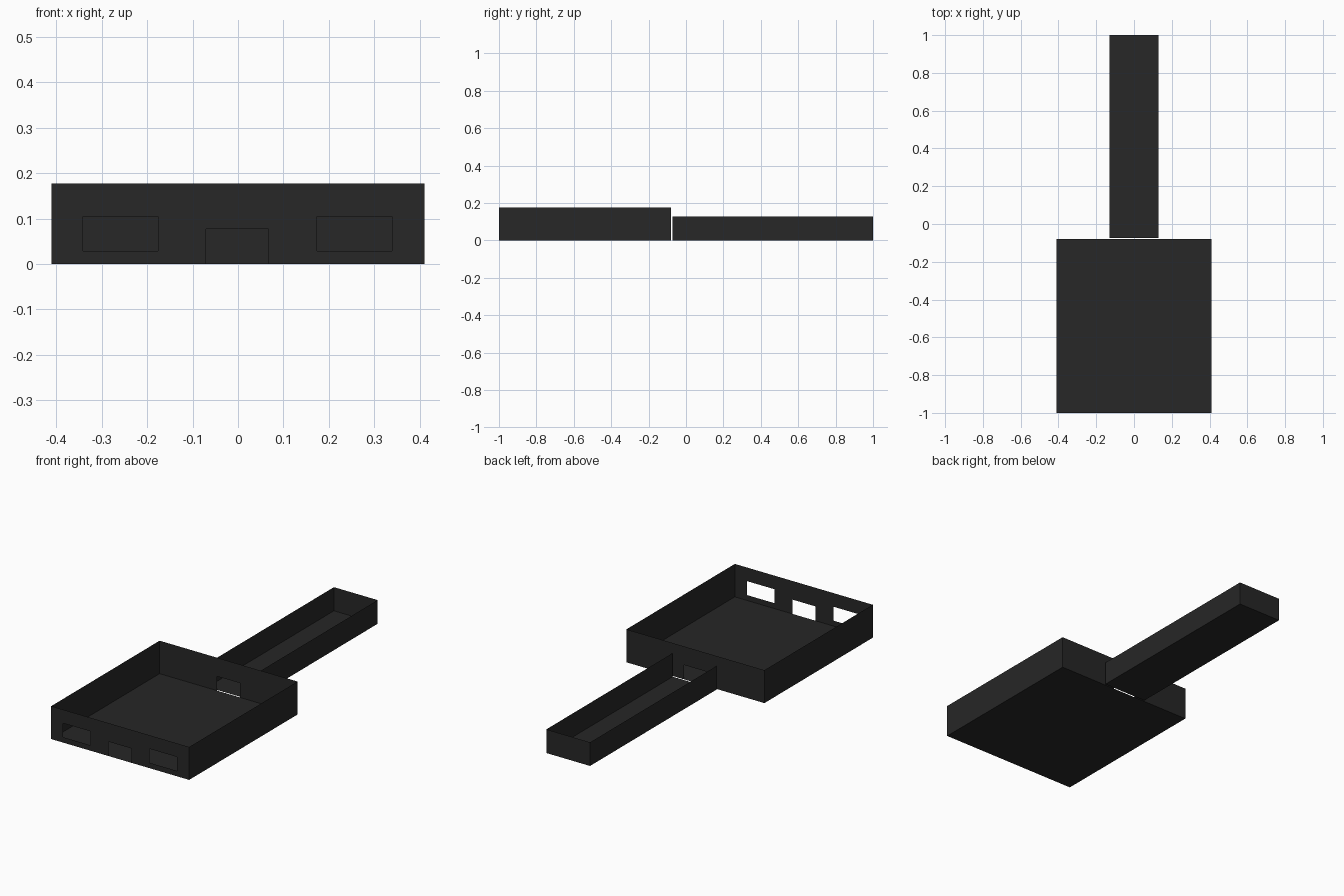
import bpy, bmesh

if "Cube" in bpy.data.objects:
    bpy.data.objects.remove(bpy.data.objects["Cube"])

dark = bpy.data.materials.new("dark_surface")
dark.diffuse_color = (0.02, 0.02, 0.02, 1)
dark.use_nodes = True
dark.node_tree.nodes["Principled BSDF"].inputs["Base Color"].default_value = dark.diffuse_color


def make_object(name, bm):
    bmesh.ops.remove_doubles(bm, verts=bm.verts, dist=1e-5)
    # merge coplanar cells back into clean panels
    bmesh.ops.dissolve_limit(bm, angle_limit=0.01, verts=bm.verts, edges=bm.edges)
    mesh = bpy.data.meshes.new(name)
    bm.to_mesh(mesh)
    bm.free()
    mesh.materials.append(dark)
    obj = bpy.data.objects.new(name, mesh)
    bpy.context.collection.objects.link(obj)
    return obj


def panel(name, place, u_range, v_range, holes=()):
    """Flat panel in (u, v); holes are (u0, u1, v0, v1); place maps to 3D."""
    us = sorted({*u_range, *(u for h in holes for u in h[:2])})
    vs = sorted({*v_range, *(v for h in holes for v in h[2:])})
    bm = bmesh.new()
    for u0, u1 in zip(us, us[1:]):
        for v0, v1 in zip(vs, vs[1:]):
            cu, cv = (u0 + u1) / 2, (v0 + v1) / 2
            if any(h[0] < cu < h[1] and h[2] < cv < h[3] for h in holes):
                continue
            bm.faces.new([bm.verts.new(place(u, v)) for u, v in
                          ((u0, v0), (u1, v0), (u1, v1), (u0, v1))])
    return make_object(name, bm)


def flat(z):
    return lambda u, v: (u, v, z)


def across(y):
    return lambda u, v: (u, y, v)


def along(x):
    return lambda u, v: (x, u, v)


def shell(name, half, y0, y1, height):
    """Floor and two side walls shared by both spaces."""
    panel(name + "_floor", flat(0), (-half, half), (y0, y1))
    for side, s in (("left", -1), ("right", 1)):
        panel(f"{name}_{side}_wall", along(s * half), (y0, y1), (0, height))


door = (-0.07, 0.067, 0.0, 0.077)
windows = [(-0.341, -0.176, 0.029, 0.104), (0.174, 0.339, 0.029, 0.104)]

# Main room: door and two windows at the front, door at the back
shell("room", 0.41, -1, -0.08, 0.177)
panel("room_front_wall", across(-1), (-0.41, 0.41), (0, 0.177), [door, *windows])
panel("room_back_wall", across(-0.08), (-0.41, 0.41), (0, 0.177), [door])

# Corridor: open towards the room, closed at the far end
shell("corridor", 0.13, -0.073, 1, 0.127)
panel("corridor_end_wall", across(1), (-0.13, 0.13), (0, 0.127))
